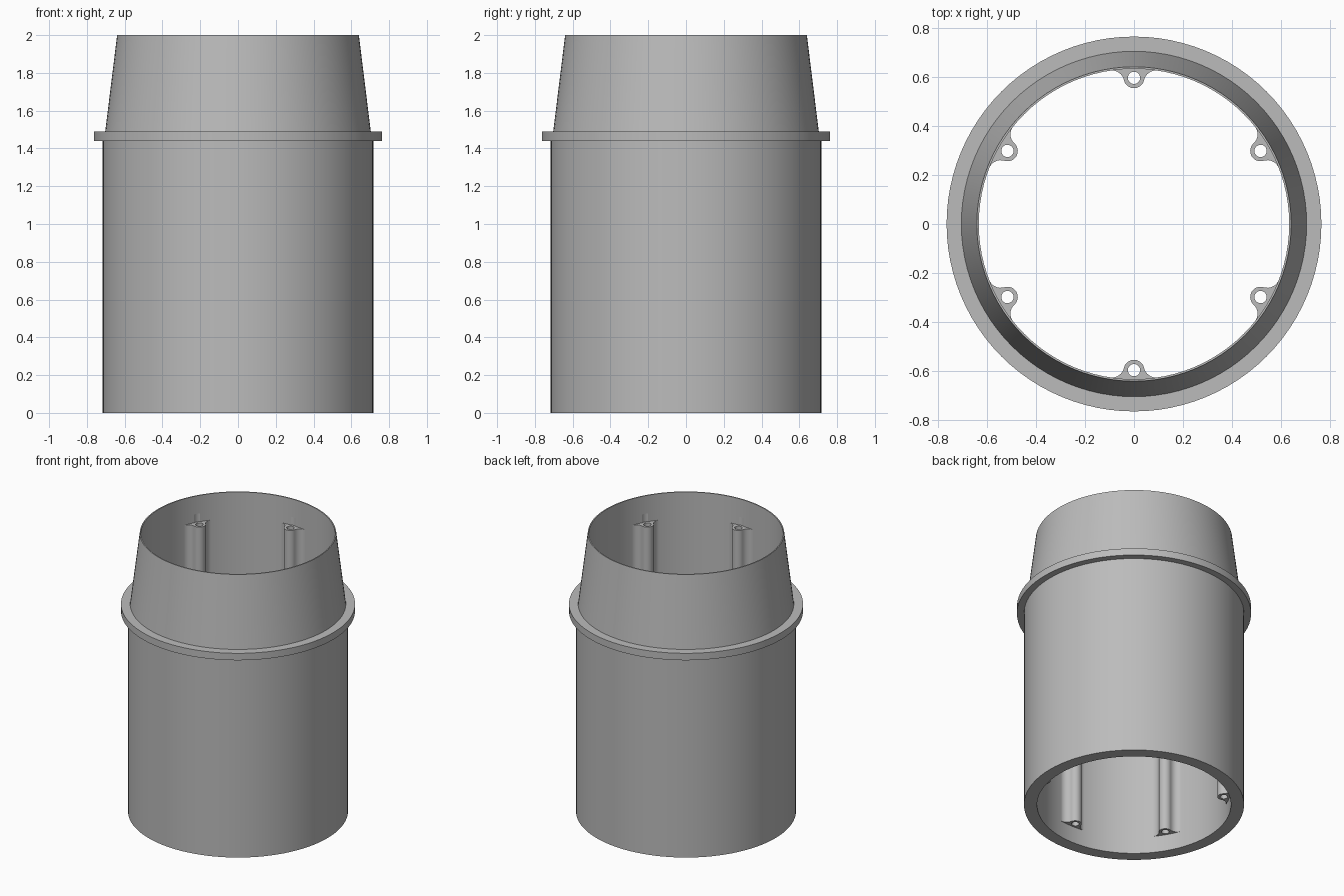
import bpy, bmesh, math
from mathutils import Matrix

if "Cube" in bpy.data.objects:
    bpy.data.objects.remove(bpy.data.objects["Cube"])

SEG = 96
BORE = 0.632                 # inner wall radius
PIN_R, PIN_OUT, PIN_HOLE = 0.595, 0.042, 0.025
FILLET = 0.05
PIN_Z0, PIN_Z1 = 0.12, 1.81

grey = bpy.data.materials.new("grey")
grey.diffuse_color = (0.5, 0.5, 0.5, 1)
grey.use_nodes = True
grey.node_tree.nodes["Principled BSDF"].inputs["Base Color"].default_value = grey.diffuse_color


def finish(obj, angle=25):
    obj.data.materials.clear()
    obj.data.materials.append(grey)
    bpy.ops.object.select_all(action='DESELECT')
    obj.select_set(True)
    bpy.context.view_layer.objects.active = obj
    bpy.ops.object.shade_smooth_by_angle(angle=math.radians(angle))


def add_object(name, mesh):
    obj = bpy.data.objects.new(name, mesh)
    bpy.context.collection.objects.link(obj)
    return obj


# Shell: straight body, collar ring and tapered neck around one bore
profile = [(BORE, 0), (0.717, 0), (0.717, 1.44), (0.763, 1.44), (0.763, 1.49),
           (0.703, 1.49), (0.64, 2.0), (BORE, 2.0)]
bm = bmesh.new()
rings = []
for i in range(SEG):
    a = 2 * math.pi * i / SEG
    rings.append([bm.verts.new((r * math.cos(a), r * math.sin(a), z)) for r, z in profile])
n = len(profile)
for i in range(SEG):
    p, q = rings[i], rings[(i + 1) % SEG]
    for j in range(n):
        k = (j + 1) % n
        bm.faces.new((p[j], q[j], q[k], p[k]))
bmesh.ops.recalc_face_normals(bm, faces=bm.faces)
mesh = bpy.data.meshes.new("shell")
bm.to_mesh(mesh)
bm.free()
shell = add_object("shell", mesh)

# Shallow wall pockets directly above the screw bosses
bm = bmesh.new()
for i in range(6):
    a = math.radians(30 + 60 * i)
    bmesh.ops.create_cone(bm, cap_ends=True, segments=32, radius1=PIN_OUT, radius2=PIN_OUT, depth=0.07,
                          matrix=Matrix.Translation((PIN_R * math.cos(a), PIN_R * math.sin(a), PIN_Z1 + 0.025)))
mesh = bpy.data.meshes.new("pocket_cutter")
bm.to_mesh(mesh)
bm.free()
cutter = add_object("pocket_cutter", mesh)
cutter.hide_render = True
mod = shell.modifiers.new("pockets", 'BOOLEAN')
mod.operation, mod.object, mod.solver = 'DIFFERENCE', cutter, 'EXACT'
bpy.context.view_layer.objects.active = shell
bpy.ops.object.modifier_apply(modifier=mod.name)
bpy.data.objects.remove(cutter)
finish(shell)


# Screw boss section: round lug blended into the wall by two concave fillets
def arc(cx, cy, r, a0, a1, steps):
    return [(cx + r * math.cos(a0 + (a1 - a0) * t / steps),
             cy + r * math.sin(a0 + (a1 - a0) * t / steps)) for t in range(steps + 1)]


d1, d2 = BORE - FILLET, PIN_OUT + FILLET
phi = math.acos((PIN_R ** 2 + d1 ** 2 - d2 ** 2) / (2 * PIN_R * d1))
fx, fy = d1 * math.cos(phi), d1 * math.sin(phi)
to_pin = math.atan2(-fy, PIN_R - fx)
half = arc(fx, fy, FILLET, phi, to_pin, 8)                       # wall to lug
half += arc(PIN_R, 0, PIN_OUT, to_pin + math.pi, math.pi, 10)[1:]  # lug to inner tip
outline = half + [(x, -y) for x, y in reversed(half[:-1])]
outline += arc(0, 0, BORE + 0.004, -phi, phi, 8)                 # sunk into the wall
hole = arc(PIN_R, 0, PIN_HOLE, 0, 2 * math.pi, 24)[:-1]

curve = bpy.data.curves.new("boss_section", 'CURVE')
curve.dimensions, curve.fill_mode = '2D', 'BOTH'
curve.extrude = (PIN_Z1 - PIN_Z0) / 2
for pts in (outline, hole):
    s = curve.splines.new('POLY')
    s.points.add(len(pts) - 1)
    for p, (x, y) in zip(s.points, pts):
        p.co = (x, y, 0, 1)
    s.use_cyclic_u = True
helper = add_object("boss_section", curve)
bpy.context.view_layer.update()
boss_mesh = bpy.data.meshes.new_from_object(helper.evaluated_get(bpy.context.evaluated_depsgraph_get()))
bpy.data.objects.remove(helper)
bm = bmesh.new()
bm.from_mesh(boss_mesh)
bmesh.ops.remove_doubles(bm, verts=bm.verts, dist=1e-5)
bmesh.ops.recalc_face_normals(bm, faces=bm.faces)
bm.to_mesh(boss_mesh)
bm.free()

# Six bosses around the bore
for i in range(6):
    boss = add_object(f"screw_boss_{i + 1}", boss_mesh.copy())
    boss.location.z = (PIN_Z0 + PIN_Z1) / 2
    boss.rotation_euler.z = math.radians(30 + 60 * i)
    finish(boss, 40)
